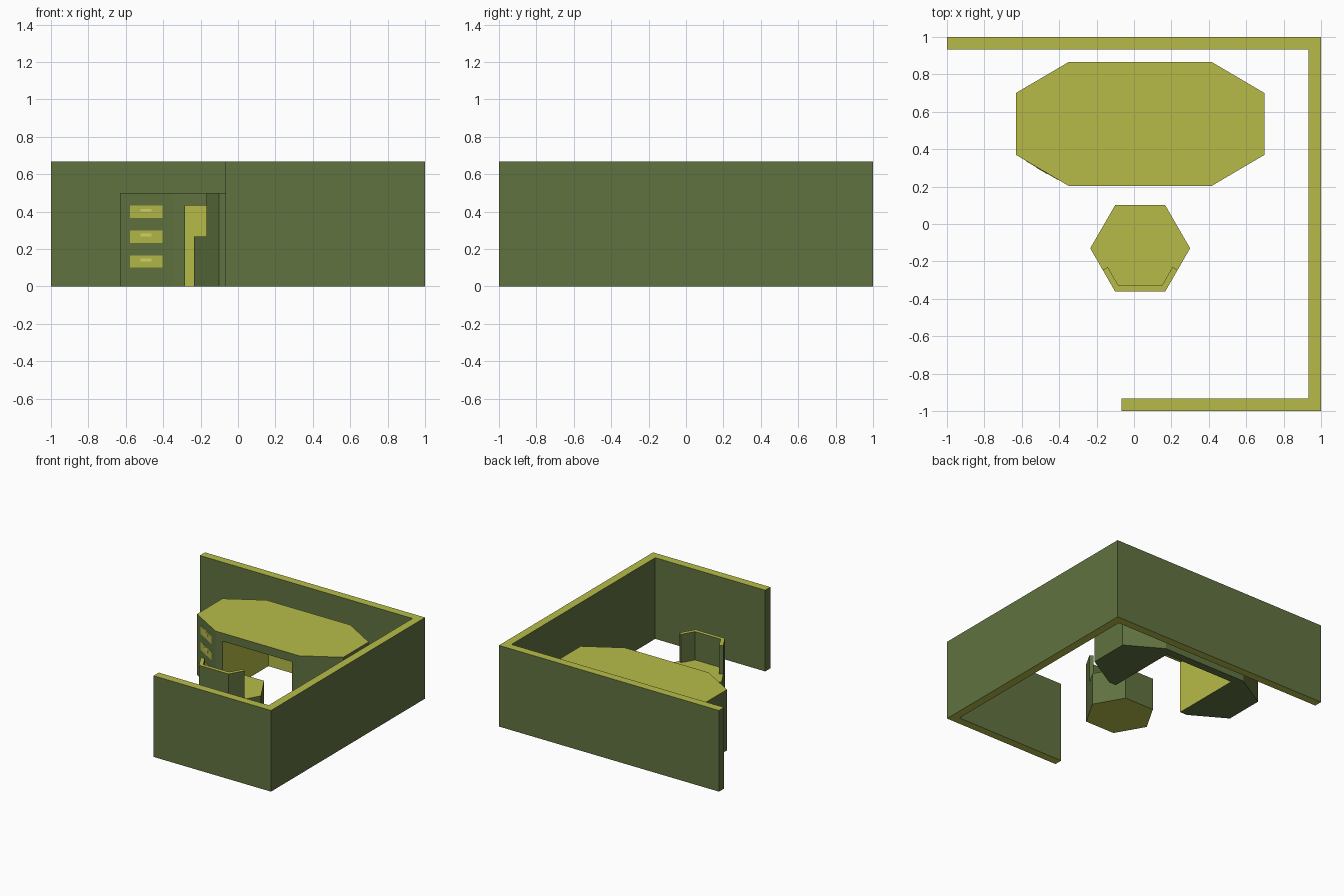
import bpy, bmesh, math
from mathutils import Matrix, Vector

if "Cube" in bpy.data.objects:
    bpy.data.objects.remove(bpy.data.objects["Cube"])


def material(name, rgb):
    m = bpy.data.materials.new(name)
    m.diffuse_color = (*rgb, 1)
    m.use_nodes = True
    m.node_tree.nodes["Principled BSDF"].inputs["Base Color"].default_value = m.diffuse_color
    return m


GREEN = material("green", (0.12, 0.17, 0.052))
YELLOW = material("yellow", (0.47, 0.50, 0.065))
PALE = material("pale_yellow", (0.68, 0.67, 0.16))


def prism(name, outline, z0, z1, mats=(GREEN, YELLOW)):
    """Extrude a plan outline; sides use mats[0], top and bottom mats[1]."""
    bm = bmesh.new()
    base = bm.faces.new([bm.verts.new((x, y, z0)) for x, y in outline])
    top = bmesh.ops.extrude_face_region(bm, geom=[base])["geom"]
    bmesh.ops.translate(bm, vec=(0, 0, z1 - z0),
                        verts=[v for v in top if isinstance(v, bmesh.types.BMVert)])
    bmesh.ops.recalc_face_normals(bm, faces=bm.faces[:])
    for f in bm.faces:
        f.material_index = int(abs(f.normal.z) > 0.9)
    mesh = bpy.data.meshes.new(name)
    bm.to_mesh(mesh)
    bm.free()
    for m in mats:
        mesh.materials.append(m)
    ob = bpy.data.objects.new(name, mesh)
    bpy.context.collection.objects.link(ob)
    return ob


def rect(x0, x1, y0, y1):
    return [(x0, y0), (x1, y0), (x1, y1), (x0, y1)]


CX = 0.033  # shared centre line of desk and chair

# Partition walls
T = 0.067
prism("partition_wall",
      [(-1, 1), (-1, 1 - T), (1 - T, 1 - T), (1 - T, -1 + T),
       (-T, -1 + T), (-T, -1), (1, -1), (1, 1)], 0, 0.667)

# Desk body
half = [(0.381, 0.203), (0.665, 0.37), (0.665, 0.70), (0.381, 0.867)]
outline = [(CX + x, y) for x, y in half] + [(CX - x, y) for x, y in reversed(half)]
desk = prism("desk", outline, 0, 0.5)

# Kneehole cut from the front
cutter = prism("kneehole_cutter", rect(CX - 0.317, CX + 0.317, 0.1, 0.8), -0.1, 0.433)
cutter.hide_render = True
mod = desk.modifiers.new("kneehole", 'BOOLEAN')
mod.operation = 'DIFFERENCE'
mod.solver = 'EXACT'
mod.object = cutter
bpy.context.view_layer.objects.active = desk
bpy.ops.object.modifier_apply(modifier=mod.name)
bpy.data.objects.remove(cutter)

# Desk colours: yellow top and kneehole lining, green elsewhere
for p in desk.data.polygons:
    pts = [desk.data.vertices[i].co for i in p.vertices]
    lining = p.normal.z < 0.9 and all(
        abs(v.x - CX) < 0.32 and v.y < 0.81 and v.z < 0.44 for v in pts)
    if lining and abs(p.normal.y + 1) < 0.01 and p.center.y < 0.3:
        lining = False
    p.material_index = int(lining or p.normal.z > 0.9)

# Drawers with handles on the front left corner face
a, b = Vector((CX - 0.665, 0.37, 0)), Vector((CX - 0.381, 0.203, 0))
mid, angle = (a + b) / 2, math.atan2(b.y - a.y, b.x - a.x)
for i in range(3):
    z = 0.133 + 0.133 * i
    for part, w, z0, z1, d, mat in (
            ("drawer", 0.1, z - 0.033, z + 0.033, 0.002, YELLOW),
            ("drawer_handle", 0.034, z, z + 0.016, 0.004, PALE)):
        ob = prism(f"{part}_{i + 1}", rect(-w, w, -d, 0.001), z0, z1, (mat, mat))
        ob.data.transform(Matrix.Translation(mid) @ Matrix.Rotation(angle, 4, 'Z'))

# Chair seat block
R, CY = 0.267, -0.13


def hex_point(r, deg):
    t = math.radians(deg)
    return Vector((CX + r * math.cos(t), CY + r * math.sin(t)))


prism("chair_seat", [hex_point(R, 60 * k) for k in range(6)], 0, 0.267)


# Chair backrest wrapping the rear edge of the seat
def back_line(r):
    l0, l1, r1, r0 = [hex_point(r, d) for d in (180, 240, 300, 360)]
    return [l0, l1, r1, r0]


o, n = back_line(R), back_line(R - 0.036)
outer = [(o[0] + o[1]) / 2, o[1], o[2], (o[2] + o[3]) / 2]
inner = [(n[0] + n[1]) / 2, n[1], n[2], (n[2] + n[3]) / 2]
prism("chair_backrest", outer + inner[::-1], 0.267, 0.5)
